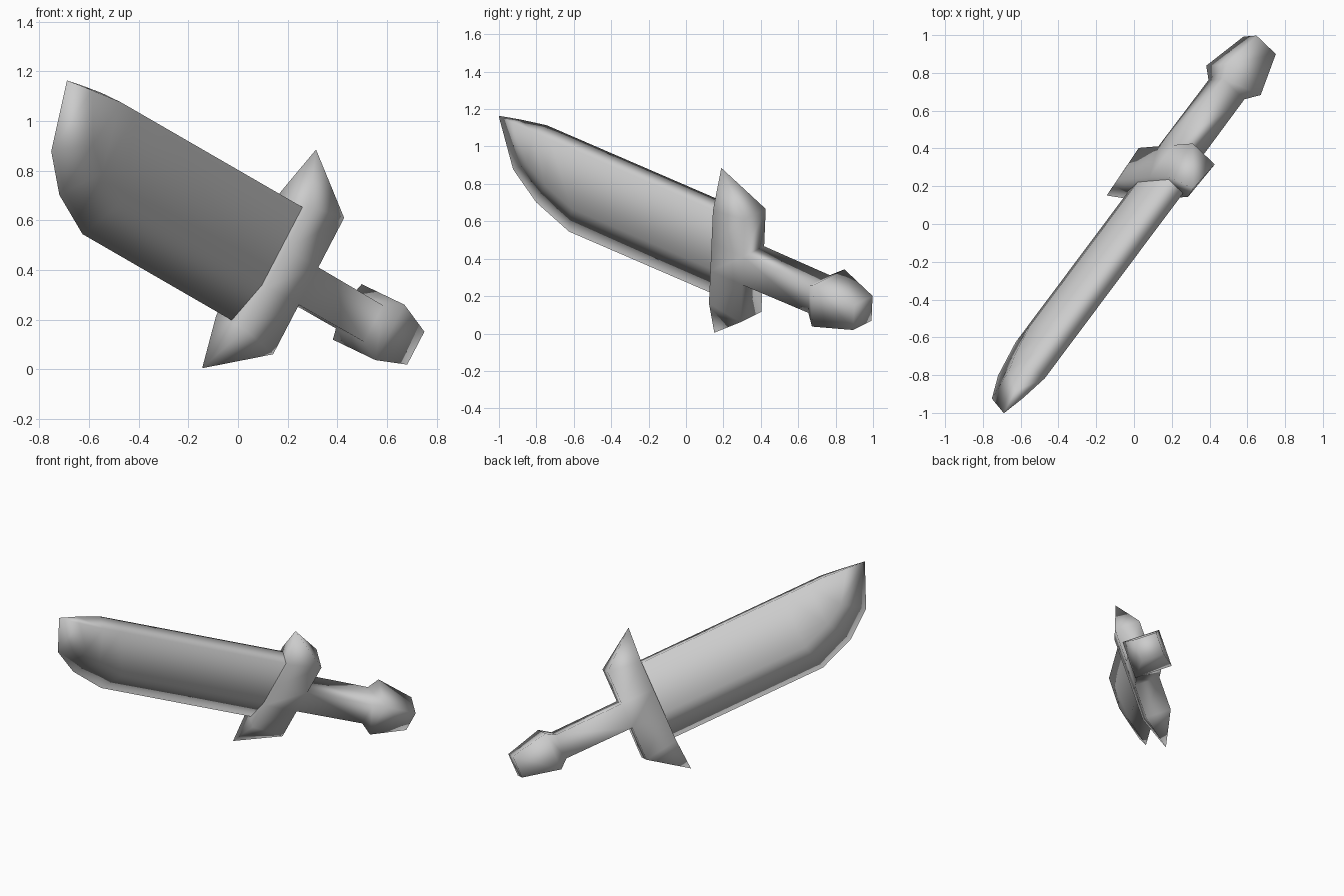
import bpy, bmesh
from mathutils import Matrix, Vector

cube = bpy.data.objects.get("Cube")
if cube:
    bpy.data.objects.remove(cube)

# Sword frame: first axis runs to the pommel, second across the blade, third through it
along = Vector((0.566, 0.757, -0.327)).normalized()
across = Vector((0.463, 0.04, 0.885))
across = (across - along * across.dot(along)).normalized()
through = along.cross(across)
POSE = Matrix((along, across, through)).transposed().to_4x4()
POSE.translation = (0.085, 0.17, 0.445)

steel = bpy.data.materials.new("grey steel")
steel.use_nodes = True
GREY = (0.6, 0.6, 0.6, 1)
steel.diffuse_color = GREY
steel.node_tree.nodes["Principled BSDF"].inputs["Base Color"].default_value = GREY


def bridge(bm, a, b):
    """Join two rings of equal length; return the side faces."""
    n = len(a)
    return [bm.faces.new((a[i], a[(i + 1) % n], b[(i + 1) % n], b[i])) for i in range(n)]


def finish(bm, name):
    bmesh.ops.remove_doubles(bm, verts=bm.verts, dist=0.0005)
    bmesh.ops.recalc_face_normals(bm, faces=bm.faces)
    bm.transform(POSE)
    mesh = bpy.data.meshes.new(name)
    bm.to_mesh(mesh)
    bm.free()
    mesh.materials.append(steel)
    mesh.shade_smooth()
    obj = bpy.data.objects.new(name, mesh)
    bpy.context.collection.objects.link(obj)


# Blade: each station has a sharp edge point, a bevel point and a spine point
T = 0.056
stations = [
    ((0.06, -0.27), (0.06, -0.09, T), (0.06, 0.265, T)),
    ((-1.037, -0.27), (-0.98, -0.09, T), (-0.98, 0.265, T)),
    ((-1.275, -0.18), (-1.17, -0.02, T), (-1.15, 0.265, T)),
    ((-1.444, -0.044), (-1.3, 0.06, T), (-1.27, 0.265, T)),
    ((-1.56, 0.236), (-1.43, 0.25, 0.03), (-1.43, 0.25, 0.03)),
]
bm = bmesh.new()
rings = []
for edge, bevel, spine in stations:
    flip = lambda p: (p[0], p[1], -p[2])
    points = [(*edge, 0), bevel, spine, flip(spine), flip(bevel)]
    rings.append([bm.verts.new(p) for p in points])
for a, b in zip(rings, rings[1:]):
    bridge(bm, a, b)
bm.faces.new(rings[-1])
finish(bm, "blade")

# Guard: box sections across the blade, pinched to a point at both ends
bm = bmesh.new()
G = 0.085
rings = []
for front_b, back_b in ((-0.28, -0.31), (-G, -G), (G, G), (0.28, 0.31)):
    corners = [(0.025, front_b, G), (0.25, back_b, G), (0.25, back_b, -G), (0.025, front_b, -G)]
    rings.append([bm.verts.new(p) for p in corners])
sides = [bridge(bm, a, b) for a, b in zip(rings, rings[1:])]
for ring, side in ((rings[0], -1), (rings[-1], 1)):
    tip = bm.verts.new((0, 0.497 * side, 0))
    for i in range(4):
        bm.faces.new((ring[i], ring[(i + 1) % 4], tip))

# Grip and pommel: grown out of the middle back face of the guard
bm.faces.remove(sides[1][1])
ring = [rings[1][1], rings[1][2], rings[2][2], rings[2][1]]
for a, h in ((0.715, 0.083), (0.78, 0.126), (1.025, 0.075)):
    new = [bm.verts.new((a, h * sb, h * sc)) for sb, sc in ((-1, 1), (-1, -1), (1, -1), (1, 1))]
    bridge(bm, ring, new)
    ring = new
bm.faces.new(ring)
finish(bm, "hilt")
